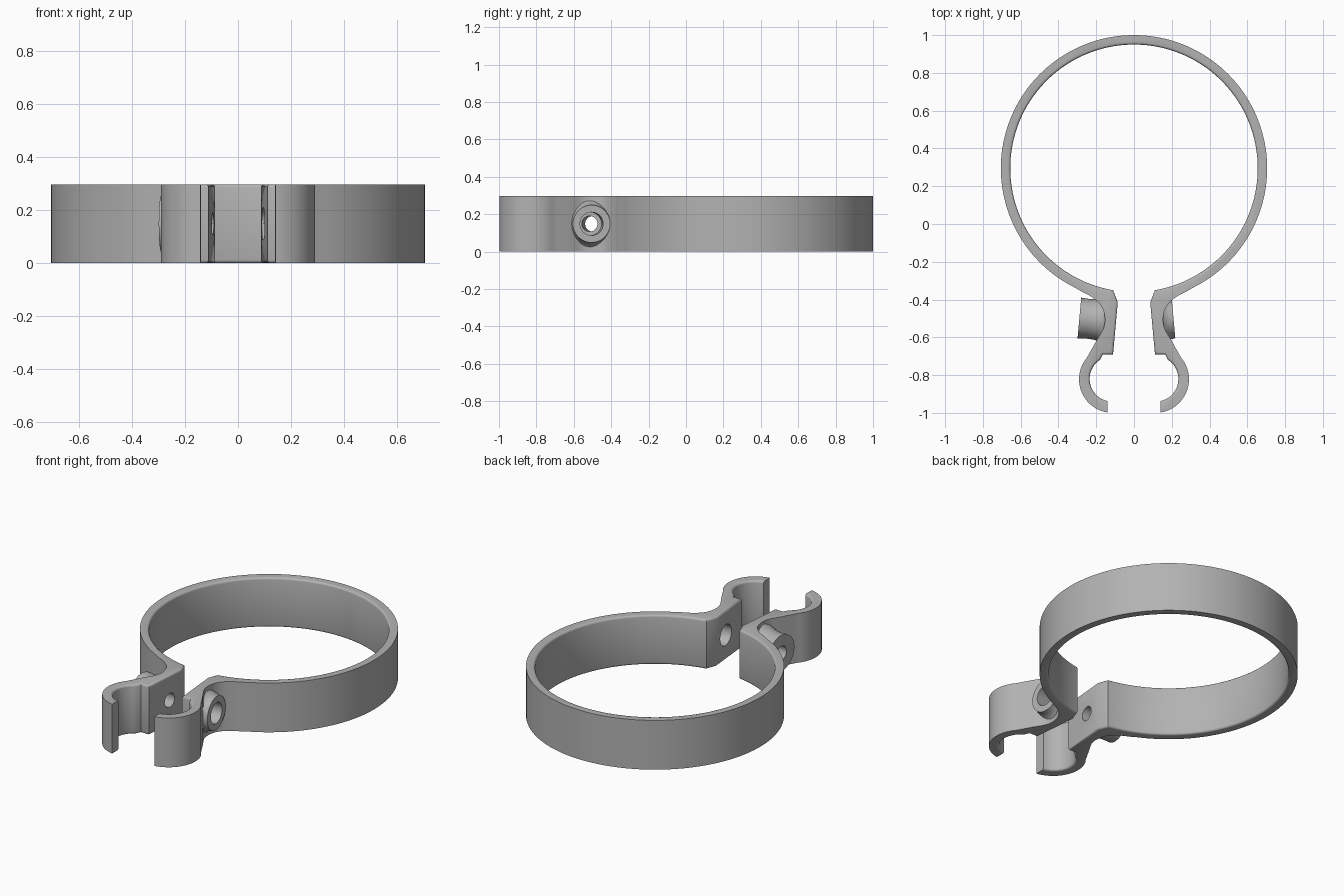
import bpy, bmesh
from math import sin, cos, pi, radians
from mathutils import Vector, Matrix

if "Cube" in bpy.data.objects:
    bpy.data.objects.remove(bpy.data.objects["Cube"])

HEIGHT = 0.297
TILT = radians(5.2)

grey = bpy.data.materials.new("plain grey")
grey.use_nodes = True
grey.diffuse_color = (0.45, 0.45, 0.45, 1)
grey.node_tree.nodes["Principled BSDF"].inputs["Base Color"].default_value = grey.diffuse_color


def arc(cx, cy, r, start, end, n):
    angles = [radians(start + (end - start) * i / n) for i in range(n + 1)]
    return [Vector((cx + r * cos(a), cy + r * sin(a))) for a in angles]


def smooth_path(pts, n=6):
    """Catmull-Rom curve through the inner points."""
    out = []
    for a, b, c, d in zip(pts, pts[1:], pts[2:], pts[3:]):
        for i in range(n):
            t = i / n
            out.append(0.5 * (2 * b + (c - a) * t + (2 * a - 5 * b + 4 * c - d) * t ** 2
                              + (3 * b - a - 3 * c + d) * t ** 3))
    return out


def finish(bm, name):
    bmesh.ops.recalc_face_normals(bm, faces=bm.faces[:])
    mesh = bpy.data.meshes.new(name)
    bm.to_mesh(mesh)
    bm.free()
    mesh.materials.append(grey)
    ob = bpy.data.objects.new(name, mesh)
    bpy.context.collection.objects.link(ob)
    return ob


def shade(ob):
    bpy.ops.object.select_all(action='DESELECT')
    ob.select_set(True)
    bpy.context.view_layer.objects.active = ob
    bpy.ops.object.shade_smooth_by_angle(angle=radians(32))


def lathe(name, side, profile):
    """Revolve (distance, radius) pairs about the screw axis of one flange."""
    bm = bmesh.new()
    n = 48
    rings = [[bm.verts.new((r * cos(2 * pi * i / n), r * sin(2 * pi * i / n), t))
              for i in range(n)] for t, r in profile]
    for a, b in zip(rings, rings[1:] + rings[:1]):
        for i in range(n):
            bm.faces.new((a[i], a[(i + 1) % n], b[(i + 1) % n], b[i]))
    place = (Matrix.Translation((0.097, -0.515, HEIGHT / 2))
             @ Matrix.Rotation(TILT, 4, 'Z') @ Matrix.Rotation(pi / 2, 4, 'Y'))
    bm.transform(Matrix.Diagonal((side, 1, 1, 1)) @ place)
    return finish(bm, name)


# Half outlines of the band, flange and hook, from the back to the hook tip
outer = arc(0, 0.295, 0.705, 90, -64, 72)
outer += smooth_path([Vector(p) for p in (
    (0.36, -0.31), (0.277, -0.358), (0.235, -0.379), (0.19, -0.413), (0.163, -0.455),
    (0.154, -0.51), (0.165, -0.56), (0.20, -0.62), (0.249, -0.708), (0.28, -0.77))])
outer += arc(0.113, -0.822, 0.178, 40, -81, 24)
inner = arc(0, 0.295, 0.655, 90, -80.3, 80)
inner += [Vector(p) for p in ((0.086, -0.415), (0.111, -0.69), (0.165, -0.69))]
inner += arc(0.115, -0.82, 0.12, 58, -78, 20)


def mirrored(half):
    return [Vector((-p.x, p.y)) for p in half[:0:-1]] + half


# Clamp body
bm = bmesh.new()
inner_loop, outer_loop = mirrored(inner), mirrored(outer)
verts = [bm.verts.new((p.x, p.y, 0)) for p in inner_loop + outer_loop[::-1]]
base = bm.faces.new(verts)
grown = bmesh.ops.extrude_face_region(bm, geom=[base], use_keep_orig=True)
bmesh.ops.translate(bm, vec=(0, 0, HEIGHT),
                    verts=[g for g in grown["geom"] if isinstance(g, bmesh.types.BMVert)])
# Round the rims that face the opening
inside = {(round(p.x, 4), round(p.y, 4)) for p in inner_loop}
rims = [e for e in bm.edges if abs(e.verts[0].co.z - e.verts[1].co.z) < 1e-5
        and all((round(v.co.x, 4), round(v.co.y, 4)) in inside for v in e.verts)]
bmesh.ops.bevel(bm, geom=rims, offset=0.012, segments=3, profile=0.5, affect='EDGES')
body = finish(bm, "clamp_band")

# Screw bosses and holes: side, hole radius, boss profile
bosses = (
    ("left_boss", 1, 0.062, [(0.03, 0.14), (0.045, 0.14), (0.055, 0.125),
                             (0.07, 0.113), (0.09, 0.104), (0.113, 0.1)]),
    ("right_boss", -1, 0.042, [(0.03, 0.14), (0.05, 0.14), (0.06, 0.126), (0.08, 0.114),
                               (0.11, 0.107), (0.15, 0.105), (0.193, 0.108)]),
)
for name, side, hole, profile in bosses:
    tube = [(profile[0][0], hole)] + profile + [(profile[-1][0], hole)]
    shade(lathe(name, side, tube))
    cutter = lathe(name + "_cutter", side, [(-0.06, 0.0001), (-0.06, hole),
                                            (0.26, hole), (0.26, 0.0001)])
    cutter.hide_render = True
    cut = body.modifiers.new("hole", 'BOOLEAN')
    cut.operation, cut.solver, cut.object = 'DIFFERENCE', 'EXACT', cutter
    bpy.context.view_layer.objects.active = body
    bpy.ops.object.modifier_apply(modifier=cut.name)
    bpy.data.objects.remove(cutter)
shade(body)
